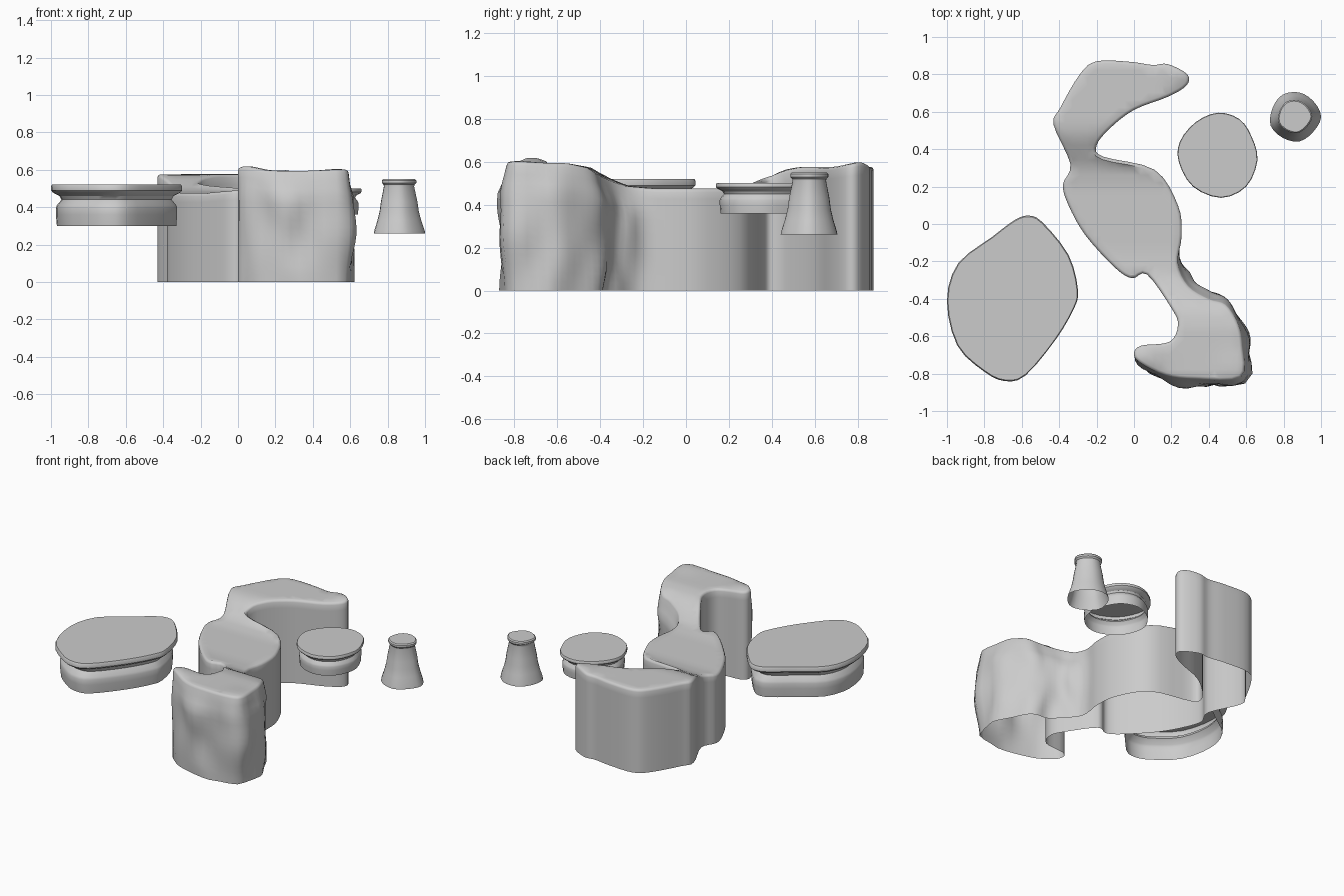
import bpy, bmesh
from math import sin, cos, pi, exp
from mathutils import Vector, noise
from mathutils.geometry import delaunay_2d_cdt

if "Cube" in bpy.data.objects:
    bpy.data.objects.remove(bpy.data.objects["Cube"])


def smooth_loop(pts, steps):
    """Closed Catmull-Rom curve through 2D points."""
    P = [Vector(p) for p in pts]
    n, out = len(P), []
    for i in range(n):
        a, b, c, d = (P[(i + k) % n] for k in (-1, 0, 1, 2))
        for s in range(steps):
            t = s / steps
            out.append(0.5 * (2*b + (c-a)*t + (2*a-5*b+4*c-d)*t*t + (3*b-a-3*c+d)*t**3))
    return out


def wall(bm, rings):
    """Quads between stacked closed rings; returns the vertex rings."""
    vs = [[bm.verts.new(p) for p in r] for r in rings]
    n = len(vs[0])
    for a, b in zip(vs, vs[1:]):
        for i in range(n):
            j = (i + 1) % n
            bm.faces.new((a[i], a[j], b[j], b[i]))
    return vs


def finish(bm, name, angle):
    bmesh.ops.remove_doubles(bm, verts=bm.verts, dist=0.0005)
    bmesh.ops.recalc_face_normals(bm, faces=bm.faces)
    me = bpy.data.meshes.new(name)
    bm.to_mesh(me)
    bm.free()
    ob = bpy.data.objects.new(name, me)
    bpy.context.collection.objects.link(ob)
    bpy.ops.object.select_all(action='DESELECT')
    ob.select_set(True)
    bpy.context.view_layer.objects.active = ob
    bpy.ops.object.shade_smooth_by_angle(angle=angle)


def platform(name, outline, centre, profile, steps=3):
    """Open-bottomed shell: outline scaled about its centre by (scale, z) steps."""
    c = Vector(centre)
    loop = smooth_loop(outline, steps)
    bm = bmesh.new()
    vs = wall(bm, [[(c + (p - c) * s).to_3d() + Vector((0, 0, z)) for p in loop]
                   for s, z in profile])
    bm.faces.new(vs[-1])
    finish(bm, name, 0.6)


# Winding main ground: outline, clockwise from the back left
ground = [(-.20, .87), (-.02, .867), (.10, .85), (.18, .855), (.285, .80), (.28, .74),
          (.18, .68), (0, .61), (-.13, .51), (-.20, .42), (-.165, .36), (.11, .29),
          (.235, .10), (.255, -.06), (.235, -.21), (.29, -.33), (.40, -.40), (.49, -.43),
          (.555, -.53), (.58, -.65), (.57, -.82), (.33, -.83), (.17, -.81), (.03, -.74),
          (0, -.69), (.04, -.65), (.19, -.63), (.235, -.54), (.20, -.45), (.07, -.27),
          (-.01, -.29), (-.10, -.235), (-.26, -.06), (-.35, .10), (-.38, .21), (-.34, .32),
          (-.43, .53), (-.395, .62), (-.29, .80)]
heights = [(-1, .595), (-.55, .593), (-.45, .572), (-.38, .53), (-.28, .487), (-.15, .475),
           (.2, .475), (.3, .49), (.38, .525), (.45, .56), (.52, .575), (1, .577)]


def top_z(p):
    z = heights[-1][1]
    for (y0, z0), (y1, z1) in zip(heights, heights[1:]):
        if y0 <= p.y <= y1:
            z = z0 + (z1 - z0) * (p.y - y0) / (y1 - y0)
            break
    for x, y, h in ((.05, -.72, .027), (.53, -.78, .01), (.25, .81, .022)):
        z += h * exp(-((p.x - x)**2 + (p.y - y)**2) / .008)
    return z


STEPS = 4
loop = smooth_loop(ground, STEPS)
n = len(loop)
normals = []
for i in range(n):
    t = loop[(i + 1) % n] - loop[i - 1]
    normals.append(Vector((-t.y, t.x)).normalized())


def bulge(i, p, f):
    """Rocky swelling on the front and right cliff faces only."""
    k = i / STEPS
    if not 13.5 < k < 23.5:
        return 0
    w = min(1, k - 13.5, 23.5 - k) * min(1, (1 - f) * 5)
    q = Vector((p.x * 7, p.y * 7, f * 2.2))
    return w * (.022 + .035 * noise.noise(q) + .012 * sin(f * pi))


bm = bmesh.new()
rings = []
for k in range(15):
    f = k / 14
    rings.append([(p + m * bulge(i, p, f)).to_3d() + Vector((0, 0, f * (top_z(p) - .016)))
                  for i, (p, m) in enumerate(zip(loop, normals))])
for inset, drop in ((.005, .005), (.016, 0)):
    rings.append([(p - m * inset).to_3d() + Vector((0, 0, top_z(p) - drop))
                  for p, m in zip(loop, normals)])
vs = wall(bm, rings)
# Top surface: triangulated grid inside the rim
rim = [v.co.xy for v in vs[-1]]
grid = [Vector((-.45 + .04 * a + .0013, -.86 + .04 * b + .0017))
        for a in range(28) for b in range(44)]
grid = [g for g in grid if min((g - r).length for r in rim) > .018]
co, _, faces, orig, _, _ = delaunay_2d_cdt(
    rim + grid, [(i, (i + 1) % n) for i in range(n)], [], 1, 1e-5)
tv = []
for p, o in zip(co, orig):
    r = [k for k in o if k < n]
    tv.append(vs[-1][r[0]] if r else bm.verts.new((p.x, p.y, top_z(p))))
for f in faces:
    if len({tv[i] for i in f}) == 3:
        bm.faces.new([tv[i] for i in f])
bmesh.ops.delete(bm, geom=[v for v in bm.verts if not v.link_faces], context='VERTS')
finish(bm, "winding_ground", 0.9)

# Two floating platforms with an undercut rim
rim_shape = [(.91, 0), (.925, .06), (.925, .095), (.91, .11), (.84, .14), (.87, .16),
             (.97, .178), (1, .19), (1, .21), (.985, .22)]
big = [(-.565, .045), (-.64, .02), (-.76, -.07), (-.94, -.21), (-1, -.41), (-.945, -.65),
       (-.80, -.79), (-.69, -.84), (-.58, -.81), (-.42, -.62), (-.32, -.45), (-.30, -.35),
       (-.35, -.165), (-.49, .01)]
platform("large_platform", big, (-.65, -.40), [(s, .30 + z) for s, z in rim_shape])
small = [(.45, .595), (.33, .545), (.245, .44), (.24, .33), (.315, .20), (.465, .14),
         (.60, .20), (.66, .34), (.63, .465), (.565, .56)]
platform("small_platform", small, (.45, .37), [(s, .36 + z * .64) for s, z in rim_shape])

# Narrow flared pedestal
radii = [1.02, .94, .96, .98, .93, 1, .94, .97, .92]
ped = [(.86 + .138 * r * cos(2 * pi * i / 9), .573 + .138 * r * sin(2 * pi * i / 9))
       for i, r in enumerate(radii)]
platform("pedestal", ped, (.857, .577),
         [(1, .26), (.98, .275), (.85, .33), (.76, .38), (.71, .43), (.59, .51),
          (.60, .52), (.67, .53), (.67, .543), (.62, .55)])
